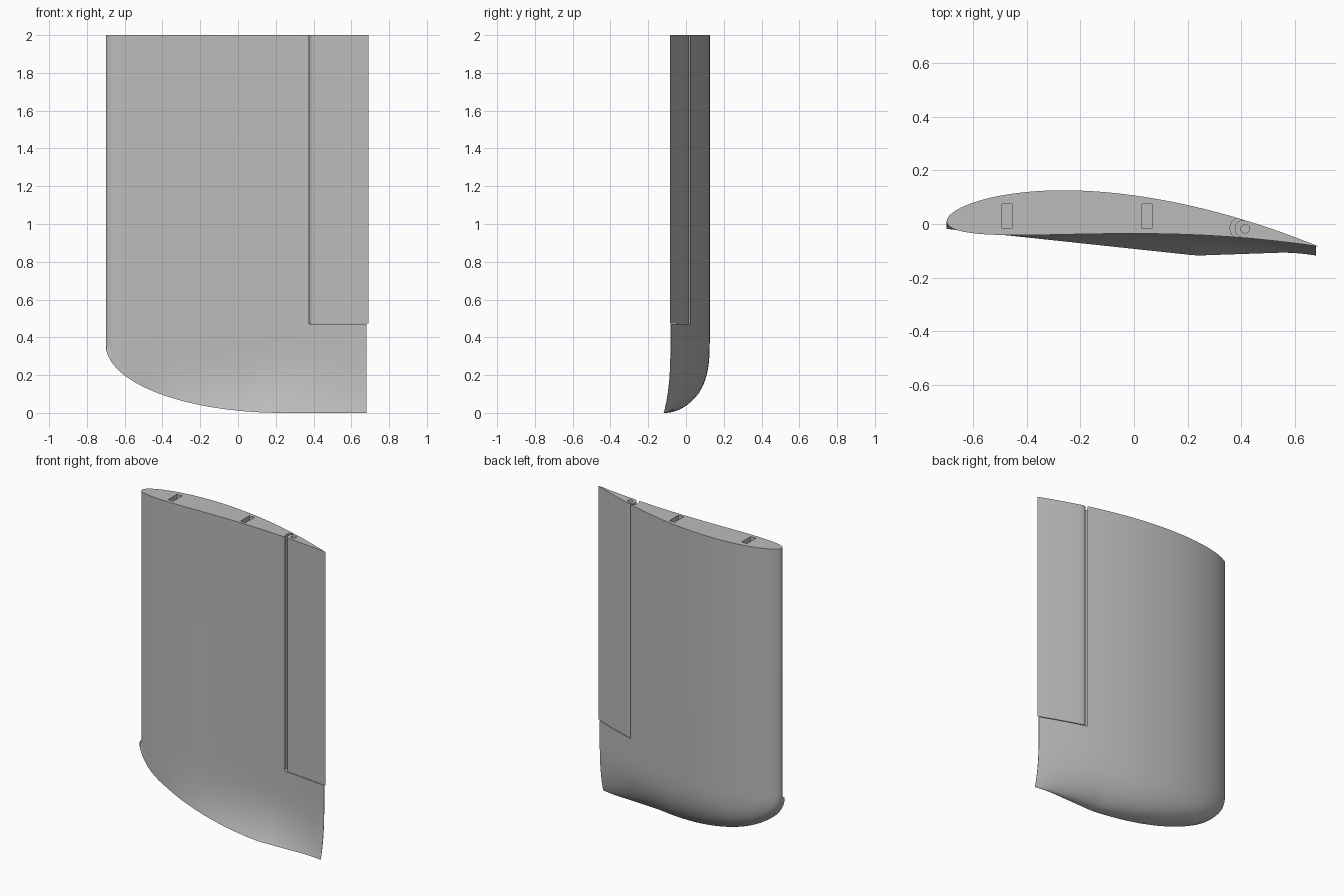
import bpy, bmesh, math

if "Cube" in bpy.data.objects:
    bpy.data.objects.remove(bpy.data.objects["Cube"])

grey = bpy.data.materials.new("light_grey")
grey.use_nodes = True
COLOUR = (0.5, 0.5, 0.5, 1)
grey.diffuse_color = COLOUR
grey.node_tree.nodes["Principled BSDF"].inputs["Base Color"].default_value = COLOUR

LE, CHORD, TOP = -0.70, 1.39, 2.0
TIP_H, BLEND = 0.36, 0.40
TAIL = 0.68
HINGE_X, HINGE_Y, CUT_Z = 0.41, -0.016, 0.47


def airfoil(x):
    """Lower and upper y of the cambered section at x."""
    u = (x - LE) / CHORD
    half = 0.6 * CHORD * (0.2969 * math.sqrt(u) - 0.126 * u - 0.3516 * u**2
                          + 0.2843 * u**3 - 0.1036 * u**4) * (1 - 0.1 * u * u)
    mid = 0.01 - 0.094 * u + 0.292 * u * (1 - u)
    return mid - half, mid + half


def tip_edge(x):
    """y and z of the drooped tip edge at x."""
    k = min(1, max(0, (0.235 - x) / 0.935))
    z = TIP_H * (1 - math.sqrt(1 - k * k))
    if x < 0.235:
        y = -0.045 - 0.1066 * (x + 0.45)
    elif x < 0.55:
        y = -0.118 + 0.011 * (x - 0.235) / 0.315
    else:
        y = -0.107 - 0.011 * ((x - 0.55) / 0.13) ** 2
    return min(y, airfoil(x)[0]), z


def new_object(name, bm):
    bmesh.ops.recalc_face_normals(bm, faces=bm.faces)
    mesh = bpy.data.meshes.new(name)
    bm.to_mesh(mesh)
    bm.free()
    mesh.materials.append(grey)
    ob = bpy.data.objects.new(name, mesh)
    bpy.context.collection.objects.link(ob)
    return ob


def prism(name, outline, z0, z1):
    bm = bmesh.new()
    base = bm.faces.new([bm.verts.new((x, y, z0)) for x, y in outline])
    top = bmesh.ops.extrude_face_region(bm, geom=[base], use_keep_orig=True)
    verts = [g for g in top["geom"] if isinstance(g, bmesh.types.BMVert)]
    bmesh.ops.translate(bm, verts=verts, vec=(0, 0, z1 - z0))
    return new_object(name, bm)


def arc(cx, cy, r, a0, a1, n):
    angles = [math.radians(a0 + (a1 - a0) * i / n) for i in range(n + 1)]
    return [(cx + r * math.cos(a), cy + r * math.sin(a)) for a in angles]


def cut(ob, cutter):
    cutter.hide_render = True
    mod = ob.modifiers.new("cut", "BOOLEAN")
    mod.operation, mod.solver, mod.object = "DIFFERENCE", "EXACT", cutter
    bpy.context.view_layer.objects.active = ob
    bpy.ops.object.modifier_apply(modifier=mod.name)
    bpy.data.objects.remove(cutter)


def smooth(ob):
    bpy.ops.object.select_all(action="DESELECT")
    ob.select_set(True)
    bpy.context.view_layer.objects.active = ob
    bpy.ops.object.shade_smooth_by_angle(angle=math.radians(30))


# Wing panel: lofted from front to tail, each strip running down the lower
# skin, round the tip edge and back up the upper skin
ROWS, STATIONS = 18, 64
bm = bmesh.new()
strips = []
for i in range(STATIONS + 1):
    x = LE + (TAIL - LE) * (1 - math.cos(math.pi * i / STATIONS)) / 2
    low, high = airfoil(x)
    tip_y, tip_z = tip_edge(x)
    lower, upper = [(low, TOP)], [(high, TOP)]
    for j in range(ROWS + 1):
        s = (1 - j / ROWS) ** 2.5
        z = tip_z + (BLEND - tip_z) * s
        skin = tip_y + (low - tip_y) * (1 - (1 - s) ** 3)
        bulge = (1 - (1 - s) ** 3) ** (1 / 3)
        lower.append((skin, z))
        upper.append((skin + (high - low) * bulge, z))
    ring = lower + upper[-2::-1]
    strips.append([bm.verts.new((x, y, z)) for y, z in ring])
for a, b in zip(strips, strips[1:]):
    n = len(a)
    for k in range(n):
        m = (k + 1) % n
        bm.faces.new((a[k], a[m], b[m], b[k]))
bm.faces.new(strips[-1])
bmesh.ops.remove_doubles(bm, verts=bm.verts, dist=1e-5)
wing = new_object("wing_panel", bm)

# Cove for the control surface
cove = arc(0.40, HINGE_Y, 0.041, 85, 232, 20)
cove += [(0.374, -0.3), (0.9, -0.3), (0.9, 0.3), (0.404, 0.3)]
cut(wing, prism("cove_cutter", cove, CUT_Z, TOP + 0.1))

# Spar slots open at the root
for x in (-0.475, 0.048):
    slot = [(x - 0.019, -0.017), (x + 0.019, -0.017), (x + 0.019, 0.075), (x - 0.019, 0.075)]
    cut(wing, prism("slot_cutter", slot, 0.5, TOP + 0.1))
smooth(wing)

# Control surface with a round nose
xs = [HINGE_X + (0.69 - HINGE_X) * i / 14 for i in range(15)]
low, high = airfoil(HINGE_X)
centre, radius = (low + high) / 2, (high - low) / 2
nose = arc(HINGE_X, centre, radius, 90, 270, 20)
outline = nose + [(x, airfoil(x)[0]) for x in xs[1:]]
outline += [(x, airfoil(x)[1]) for x in reversed(xs[1:])]
flap = prism("control_surface", outline, CUT_Z + 0.004, TOP)
cut(flap, prism("hinge_hole_cutter", arc(HINGE_X + 0.005, centre, 0.016, 0, 345, 23), 0.5, TOP + 0.1))
smooth(flap)
